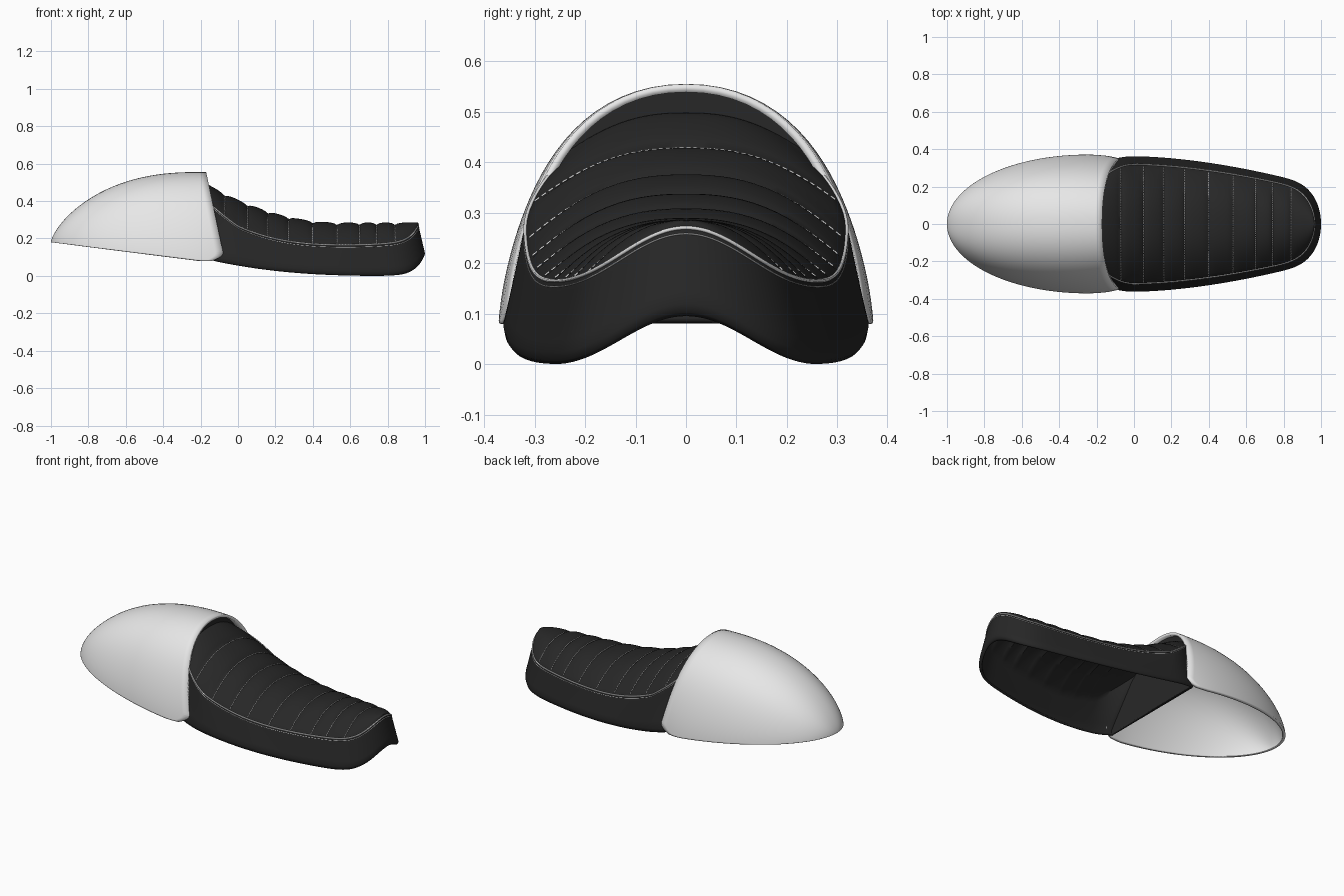
import bpy, bmesh, math
from mathutils import Vector

cube = bpy.data.objects.get("Cube")
if cube:
    bpy.data.objects.remove(cube)


def material(name, r, g, b, rough):
    m = bpy.data.materials.new(name)
    m.use_nodes = True
    m.diffuse_color = (r, g, b, 1)
    node = m.node_tree.nodes["Principled BSDF"]
    node.inputs["Base Color"].default_value = (r, g, b, 1)
    node.inputs["Roughness"].default_value = rough
    return m


leather = material("black leather", 0.02, 0.02, 0.02, 0.6)
paint = material("light grey paint", 0.8, 0.8, 0.8, 0.4)
thread = material("pale thread", 0.7, 0.7, 0.7, 0.6)


def lerp(a, b, t):
    return a + (b - a) * t


def finish(name, bm, mat, wall=0):
    bmesh.ops.remove_doubles(bm, verts=bm.verts, dist=0.0002)
    bmesh.ops.recalc_face_normals(bm, faces=bm.faces)
    me = bpy.data.meshes.new(name)
    bm.to_mesh(me)
    bm.free()
    me.materials.append(mat)
    ob = bpy.data.objects.new(name, me)
    bpy.context.collection.objects.link(ob)
    bpy.ops.object.select_all(action="DESELECT")
    ob.select_set(True)
    bpy.context.view_layer.objects.active = ob
    bpy.ops.object.shade_smooth_by_angle(angle=math.radians(50))
    if wall:
        shell = ob.modifiers.new("shell", "SOLIDIFY")
        shell.thickness = wall
        shell.offset = -1


def loft(rows, closed=False, cap_first=False):
    bm = bmesh.new()
    grid = [[bm.verts.new(p) for p in row] for row in rows]
    n = len(grid[0])
    for a, b in zip(grid, grid[1:]):
        for j in range(n if closed else n - 1):
            k = (j + 1) % n
            bm.faces.new((a[j], a[k], b[k], b[j]))
    if cap_first:
        bm.faces.new(grid[0])
    return bm


def tube(name, runs, radius):
    cu = bpy.data.curves.new(name, "CURVE")
    cu.dimensions = "3D"
    cu.bevel_depth = radius
    cu.bevel_resolution = 1
    for run in runs:
        sp = cu.splines.new("POLY")
        sp.points.add(len(run) - 1)
        for p, co in zip(sp.points, run):
            p.co = (*co, 1)
    cu.materials.append(thread)
    ob = bpy.data.objects.new(name, cu)
    bpy.context.collection.objects.link(ob)


# Seat shape rules
SEAMS = [-0.2, -0.07, 0.05, 0.16, 0.27, 0.40, 0.53, 0.65, 0.74, 0.84, 0.965]
TOP_REAR, TOP_FRONT, LOW_REAR = SEAMS[0], SEAMS[-1], -0.13


def arch(y, peak):
    return peak * (0.5 + 0.5 * math.cos(math.pi * min(abs(y) / 0.26, 1)))


def half_width(x):
    if x < 0:
        return 0.362 - 1.2 * x * x
    w = 0.362 - 0.125 * (x / 0.85) ** 1.7
    end = max(0, (x - 0.75) / 0.25)
    return w * math.sqrt(max(0, 1 - end ** 4))


def piping_point(s):
    x = lerp(TOP_REAR, TOP_FRONT, s)
    y = 0.88 * half_width(x + (1 - TOP_FRONT) * s) - 1.5 * min(x, 0) ** 2
    z = 0.165 + 0.1 * (max(0, 0.6 - x) / 0.6) ** 2.7 - 0.25 * min(x, 0)
    return Vector((x, y, z + arch(y, 0.105)))


def pad_point(s, u):
    x, y, z = piping_point(s)
    crown = 0.283 + 0.122 * (max(0, 0.55 - x) / 0.55) ** 2 - z
    rib = next((i for i in range(len(SEAMS) - 2) if x < SEAMS[i + 1]), len(SEAMS) - 2)
    t = (x - SEAMS[rib]) / (SEAMS[rib + 1] - SEAMS[rib])
    puff = max(0, 1 - (2 * t - 1) ** 2) ** 0.6
    if rib == len(SEAMS) - 2 and t > 0.5:
        puff = 1
    groove = 0.014 * (puff - 0.8) * (1 - abs(u) ** 6) * min(1, y / 0.1)
    return Vector((x, y * u, z + crown * (1 - abs(u) ** 2.4) + groove))


def rim_point(s, f, front, rise):
    x = lerp(LOW_REAR, front, s)
    y = half_width(x + (1 - front) * s) * f
    low = 0.055 * max(0, 1 - x / 0.8) ** 2.5
    return Vector((x, y, low + arch(y, 0.095) + rise))


def section(s):
    # Open below: from the lower rim up the wall and over the pad to the other rim
    half = [rim_point(s, 0.975, 0.985, 0), rim_point(s, 0.99, 0.994, 0.007)]
    foot, head = rim_point(s, 1, 1, 0.024), piping_point(s)
    half += [foot.lerp(head, i / 6) for i in range(6)]
    half += [pad_point(s, 1 - i / 14) for i in range(15)]
    return half + [Vector((p.x, -p.y, p.z)) for p in half[-2::-1]]


# Stations: even steps inside each rib, tightening toward the rounded front
stations = []
for a, b in zip(SEAMS, SEAMS[1:]):
    last = b == TOP_FRONT
    steps = 24 if last else 8
    for i in range(steps):
        t = i / steps
        stations.append(lerp(a, b, 1 - (1 - t) ** 2 if last else t))
stations = [(x - TOP_REAR) / (TOP_FRONT - TOP_REAR) for x in stations] + [1.0]
finish("seat", loft([section(s) for s in stations], cap_first=True), leather, 0.012)

# Piping around the pad edge, with a fine line of stitching below it
edge = [p for p in map(piping_point, stations) if p.x > -0.14]
loop = edge + [Vector((p.x, -p.y, p.z)) for p in edge[-2::-1]]
tube("piping", [loop], 0.004)
tube("edge_stitching",
     [[Vector((p.x + 0.003, p.y * 1.008, p.z - 0.012)) for p in loop]], 0.0015)

# Dashed stitching along the cross seams of the pad
for x in SEAMS[1:-1]:
    s = (x - TOP_REAR) / (TOP_FRONT - TOP_REAR)
    dashes = [[pad_point(s, (i + k) / 45) + Vector((0, 0, 0.001)) for k in (0, 0.7, 1.4)]
              for i in range(-44, 44, 2)]
    tube("cross_seam", dashes, 0.0022)


# Tail cowl
def cowl_section(x, a, inset):
    c, up = math.cos(a), math.sin(a)
    back = max(0, (-0.25 - x) / 0.75)
    w = 0.371 * math.sqrt(max(0, 1 - back ** 2)) - 0.6 * max(0, x + 0.25) ** 2
    d = min(1, max(0, (-0.22 - x) / 0.78))
    base = max(0.08, 0.18 - 0.125 * (x + 1))
    top = 0.18 + 0.375 * (1 - d ** 2.3) ** 0.7 - 0.5 * max(0, x + 0.2) ** 2
    lean = 1 - 0.035 * math.sin(math.pi * up)
    y = math.copysign(abs(c) ** 0.94, c) * (w - inset) * lean
    return Vector((x, y, base + (top - inset - base) * up))


def cowl_point(t, a):
    up = math.sin(a)
    mouth = -0.17 + 0.1 * (1 - up) - 0.07 * max(0, 1 - up / 0.1) ** 2
    return cowl_section(-1 + (mouth + 1) * t * t, a, 0)


# Angles crowd toward the lower edges to round the mouth corners
ANGLES = [math.pi * (j / 64 - 0.11 * math.sin(math.pi * j / 32)) for j in range(65)]
finish("tail_cowl", loft([[cowl_point(i / 44, a) for a in ANGLES] for i in range(45)]),
       paint, 0.016)

# Upholstered panel closing the space behind the pad, clear of the lower edge
outlines = [[cowl_section(x, a, 0.012) for a in ANGLES if math.sin(a) > 0.19]
            for x in (-0.205, -0.19)]
panel = loft(outlines, True, True)
panel.faces.new([panel.verts.new(p) for p in outlines[1]])
finish("seat_back_panel", panel, leather)
